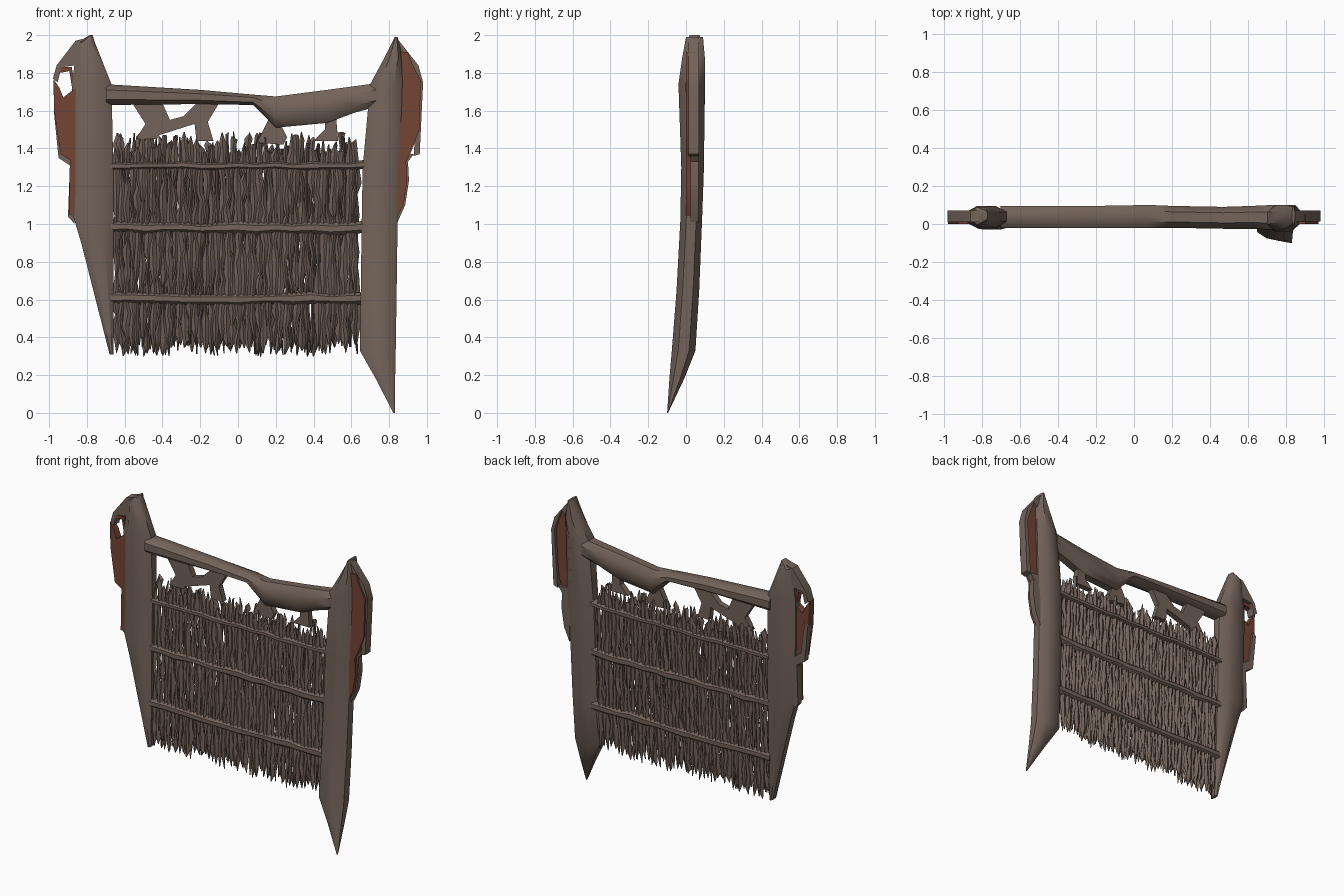
import bpy, bmesh, math, random
random.seed(7)


def material(name, rgb):
    m = bpy.data.materials.new(name)
    m.diffuse_color = (*rgb, 1)
    return m


WOOD = material("weathered brown", (0.17, 0.125, 0.10))
RUST = material("rust red", (0.17, 0.058, 0.036))


def finish(name, bm, mat, angle=40):
    bmesh.ops.recalc_face_normals(bm, faces=bm.faces)
    me = bpy.data.meshes.new(name)
    bm.to_mesh(me)
    bm.free()
    me.materials.append(mat)
    me.shade_smooth()
    me.set_sharp_from_angle(angle=math.radians(angle))
    ob = bpy.data.objects.new(name, me)
    bpy.context.collection.objects.link(ob)
    return ob


def skin(bm, rings):
    """Join rings of points into a closed tube."""
    rings = [[bm.verts.new(p) for p in r] for r in rings]
    n = len(rings[0])
    for a, b in zip(rings, rings[1:]):
        for i in range(n):
            j = (i + 1) % n
            bm.faces.new((a[i], a[j], b[j], b[i]))
    bm.faces.new(rings[0])
    bm.faces.new(rings[-1])


def octagon(a0, a1, b0, b1, k=0.27):
    """Chamfered rectangle."""
    da, db = (a1 - a0) * k, (b1 - b0) * k
    return [(a0 + da, b0), (a1 - da, b0), (a1, b0 + db), (a1, b1 - db),
            (a1 - da, b1), (a0 + da, b1), (a0, b1 - db), (a0, b0 + db)]


def post(name, sections):
    bm = bmesh.new()
    skin(bm, [[(x, y, z) for x, y in octagon(x0, x1, y0, y1)]
              for z, x0, x1, y0, y1 in sections])
    finish(name, bm, WOOD)


def beam(name, sections):
    bm = bmesh.new()
    skin(bm, [[(x, y, z) for y, z in octagon(y0, y1, z0, z1)]
              for x, z0, z1, y0, y1 in sections])
    finish(name, bm, WOOD)


def plate(name, outline, y0, y1, mat):
    bm = bmesh.new()
    skin(bm, [[(x, y, z) for x, z in outline] for y in (y0, y1)])
    finish(name, bm, mat, 30)


# Side posts
post("left_post", [
    (2.00, -0.785, -0.77, 0.02, 0.07), (1.96, -0.85, -0.757, -0.005, 0.09),
    (1.74, -0.88, -0.67, -0.02, 0.095), (1.30, -0.875, -0.66, -0.02, 0.09),
    (1.05, -0.875, -0.66, -0.025, 0.085), (0.90, -0.83, -0.66, -0.03, 0.08),
    (0.31, -0.68, -0.66, -0.02, 0.04)])
post("right_post", [
    (1.99, 0.83, 0.845, 0.0, 0.09), (1.88, 0.775, 0.875, -0.02, 0.10),
    (1.74, 0.70, 0.87, -0.04, 0.10), (1.30, 0.66, 0.86, -0.025, 0.095),
    (1.02, 0.655, 0.845, -0.03, 0.085), (0.65, 0.65, 0.84, -0.05, 0.07),
    (0.33, 0.645, 0.835, -0.075, 0.05), (0.18, 0.73, 0.832, -0.088, -0.01),
    (0.0, 0.822, 0.83, -0.10, -0.095)])

# Shoulder caps
plate("left_shoulder", [(-0.78, 1.99), (-0.86, 1.97), (-0.96, 1.84), (-0.98, 1.77),
                        (-0.955, 1.75), (-0.935, 1.83), (-0.86, 1.84)], 0.01, 0.07, WOOD)
plate("right_shoulder", [(0.84, 1.985), (0.955, 1.84), (0.98, 1.75), (0.962, 1.37),
                         (0.93, 1.36), (0.955, 1.75), (0.93, 1.83), (0.90, 1.90),
                         (0.85, 1.86)], 0.012, 0.07, WOOD)
plate("left_rim", [(-0.975, 1.60), (-0.95, 1.35), (-0.89, 1.31), (-0.90, 1.04),
                   (-0.865, 1.0), (-0.865, 1.36), (-0.92, 1.40), (-0.95, 1.62)],
      0.025, 0.065, WOOD)
plate("right_rim", [(0.93, 1.37), (0.90, 1.33), (0.905, 1.23), (0.885, 1.10), (0.845, 1.01),
                    (0.845, 1.38)], 0.025, 0.065, WOOD)

# Rust-red side panels
plate("left_rust_panel", [(-0.978, 1.77), (-0.945, 1.72), (-0.925, 1.67), (-0.86, 1.72),
                          (-0.86, 1.05), (-0.895, 1.05), (-0.89, 1.34), (-0.94, 1.37),
                          (-0.973, 1.60)], 0.0, 0.05, RUST)
plate("left_rust_strap", [(-0.945, 1.83), (-0.88, 1.83), (-0.86, 1.72), (-0.875, 1.70),
                          (-0.893, 1.81), (-0.94, 1.80)], 0.01, 0.05, RUST)
plate("right_rust_panel", [(0.86, 1.91), (0.90, 1.91), (0.925, 1.84), (0.968, 1.76),
                           (0.96, 1.50), (0.92, 1.39), (0.89, 1.33), (0.895, 1.22),
                           (0.875, 1.10), (0.845, 1.04), (0.845, 1.40)], 0.0, 0.05, RUST)

# Crossbeam with its sagging right half
beam("top_beam", [
    (-0.70, 1.63, 1.74, -0.02, 0.095), (-0.20, 1.635, 1.71, -0.02, 0.095),
    (0.08, 1.63, 1.685, -0.02, 0.10), (0.20, 1.51, 1.675, -0.02, 0.095),
    (0.47, 1.535, 1.71, -0.025, 0.09), (0.62, 1.59, 1.73, -0.025, 0.095),
    (0.73, 1.62, 1.745, -0.03, 0.10)])

# Torn hangers between beam and grating
hangers = [
    [(-0.56, 1.64), (-0.49, 1.53), (-0.54, 1.45), (-0.43, 1.45), (-0.36, 1.55), (-0.40, 1.64)],
    [(-0.45, 1.46), (-0.44, 1.53), (-0.29, 1.57), (-0.22, 1.64), (-0.10, 1.64),
     (-0.16, 1.54), (-0.13, 1.44), (-0.22, 1.44), (-0.23, 1.53)],
    [(0.10, 1.43), (0.15, 1.53), (0.17, 1.57), (0.23, 1.52), (0.26, 1.46), (0.24, 1.42)],
    [(0.40, 1.44), (0.46, 1.50), (0.46, 1.56), (0.52, 1.56), (0.53, 1.44)]]
for i, outline in enumerate(hangers):
    plate(f"hanger_{i + 1}", outline, 0.02, 0.06, WOOD)


def depth(z):
    return 0.013 + 0.02 * z


# Ragged vertical slats in two staggered layers
for layer, dy in (("front", -0.014), ("back", 0.014)):
    bm = bmesh.new()
    count = 46
    for i in range(count):
        x = -0.645 + 1.29 * (i + (0.0 if dy < 0 else 0.4)) / count
        z, top = random.uniform(0.30, 0.37), random.uniform(1.38, 1.49)
        rings = []
        while True:
            end = not rings or z >= top
            w = 0.003 if end else random.choice((0.008, 0.013, 0.018, 0.023))
            d = 0.003 if end else random.uniform(0.010, 0.018)
            cx, cy = x + random.uniform(-0.008, 0.008), depth(z) + dy
            rings.append([(cx - w, cy, z), (cx, cy - d, z + random.uniform(-0.01, 0.01)),
                          (cx + w, cy, z), (cx, cy + d, z)])
            if z >= top:
                break
            z = min(top, z + random.uniform(0.035, 0.10))
        skin(bm, rings)
    finish(f"{layer}_slats", bm, WOOD, 35)

# Horizontal rails of the grating
for i, (z, h) in enumerate([(1.31, 0.022), (0.98, 0.030), (0.605, 0.030)]):
    sections = []
    for k in range(15):
        x = -0.68 + 1.36 * k / 14
        zc, r = z + random.uniform(-0.006, 0.006), h * random.uniform(0.8, 1.15)
        sections.append((x, zc - r, zc + r, depth(z) - 0.036, depth(z) + 0.036))
    beam(f"rail_{i + 1}", sections)
